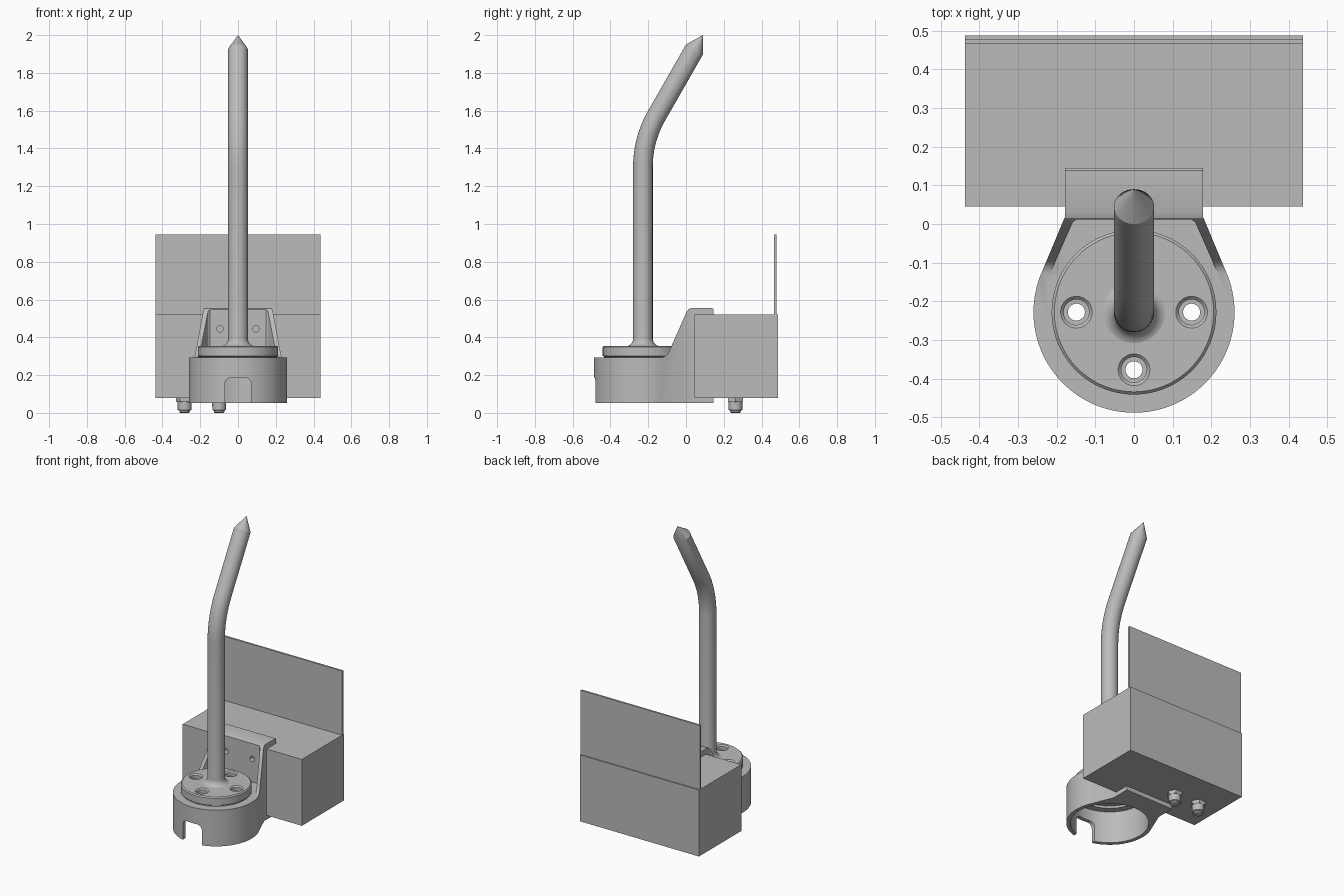
import bpy, bmesh
from math import sin, cos, pi, radians, tan
from mathutils import Vector, Matrix

cube = bpy.data.objects.get("Cube")
if cube:
    bpy.data.objects.remove(cube, do_unlink=True)

grey = bpy.data.materials.new("plain_grey")
grey.use_nodes = True
grey.diffuse_color = (0.5, 0.5, 0.5, 1)
for node in grey.node_tree.nodes:
    if node.type == 'BSDF_PRINCIPLED':
        node.inputs["Base Color"].default_value = (0.5, 0.5, 0.5, 1)


def make(name, bm):
    bmesh.ops.recalc_face_normals(bm, faces=bm.faces)
    mesh = bpy.data.meshes.new(name)
    bm.to_mesh(mesh)
    bm.free()
    mesh.materials.append(grey)
    ob = bpy.data.objects.new(name, mesh)
    bpy.context.collection.objects.link(ob)
    return ob


def prism(name, points, offset):
    """Extrude a closed outline along an offset."""
    bm = bmesh.new()
    face = bm.faces.new([bm.verts.new(p) for p in points])
    out = bmesh.ops.extrude_face_region(bm, geom=[face], use_keep_orig=True)
    moved = [g for g in out["geom"] if isinstance(g, bmesh.types.BMVert)]
    bmesh.ops.translate(bm, verts=moved, vec=offset)
    return make(name, bm)


def block(name, low, high):
    bm = bmesh.new()
    low, high = Vector(low), Vector(high)
    size = Matrix.Diagonal((high - low).to_4d())
    bmesh.ops.create_cube(bm, size=1, matrix=Matrix.Translation((low + high) / 2) @ size)
    return make(name, bm)


def lathe(name, profile, x=0, y=0, steps=64):
    """Turn an (r, z) profile round a vertical axis."""
    bm = bmesh.new()
    verts = [bm.verts.new((r, 0, z)) for r, z in profile]
    edges = [bm.edges.new(pair) for pair in zip(verts, verts[1:])]
    bmesh.ops.spin(bm, geom=verts + edges, cent=(0, 0, 0), axis=(0, 0, 1),
                   angle=2 * pi, steps=steps, use_duplicate=False)
    bmesh.ops.remove_doubles(bm, verts=bm.verts, dist=1e-5)
    bmesh.ops.translate(bm, verts=bm.verts, vec=(x, y, 0))
    return make(name, bm)


def combine(ob, tools, operation='DIFFERENCE'):
    """Apply booleans and discard the cutters."""
    for tool in tools:
        tool.hide_render = True
        mod = ob.modifiers.new("cut", 'BOOLEAN')
        mod.operation, mod.solver, mod.object = operation, 'EXACT', tool
    graph = bpy.context.evaluated_depsgraph_get()
    mesh = bpy.data.meshes.new_from_object(ob.evaluated_get(graph))
    ob.modifiers.clear()
    ob.data = mesh
    for tool in tools:
        bpy.data.objects.remove(tool, do_unlink=True)


def smooth(ob):
    bpy.ops.object.select_all(action='DESELECT')
    ob.select_set(True)
    bpy.context.view_layer.objects.active = ob
    bpy.ops.object.shade_smooth_by_angle(angle=radians(30))


CY = -0.228  # axis of the socket and rod

# Equipment box and upright back panel
block("equipment_box", (-0.437, 0.045, 0.08), (0.437, 0.488, 0.52))
block("back_panel", (-0.437, 0.466, 0.52), (0.437, 0.479, 0.945))

# Clamp bracket: plan outline trimmed to a side profile
R = 0.26
start, count = radians(21), 72
sweep = pi + 2 * start
plan = [(R * cos(start - sweep * i / count), CY + R * sin(start - sweep * i / count), 0)
        for i in range(count + 1)]
plan += [(-0.178, 0.02, 0), (-0.178, 0.148, 0), (0.178, 0.148, 0), (0.178, 0.02, 0)]
bracket = prism("clamp_bracket", plan, (0, 0, 0.7))
side = [(-0.6, 0.052), (0.145, 0.052), (0.145, 0.08), (0.045, 0.08), (0.045, 0.52),
        (0.145, 0.52), (0.145, 0.548), (0.138, 0.555), (0.03, 0.555), (0.015, 0.55),
        (0.004, 0.537), (-0.09, 0.325), (-0.102, 0.305), (-0.125, 0.292), (-0.6, 0.292)]
combine(bracket, [prism("side_profile", [(-0.5, y, z) for y, z in side], (1, 0, 0))],
        'INTERSECT')

# Pocket between the gussets, stepped bore, front notch and screw holes
half = [(0.148, 0.012), (0.158, 0.005), (0.164, -0.008), (0.222, -0.14), (0.222, -0.6)]
pocket = [(x, y, 0.292) for x, y in half] + [(-x, y, 0.292) for x, y in reversed(half)]
cutters = [
    prism("pocket", pocket, (0, 0, 0.4)),
    lathe("bore", [(0, 0), (0.235, 0), (0.235, 0.265), (0.19, 0.265), (0.19, 0.4), (0, 0.4)], 0, CY),
]
arch = [(-0.07, 0), (0.07, 0)]
for cx, a0 in ((0.035, 0), (-0.035, 90)):
    arch += [(cx + 0.035 * cos(radians(a0 + a)), 0.152 + 0.035 * sin(radians(a0 + a)))
             for a in range(0, 91, 15)]
cutters.append(prism("notch", [(x, -0.6, z) for x, z in arch], (0, 0.25, 0)))
for x in (-0.095, 0.095):
    ring = [(x + 0.017 * cos(pi * i / 10), -0.02, 0.445 + 0.017 * sin(pi * i / 10))
            for i in range(20)]
    cutters.append(prism("screw_hole", ring, (0, 0.1, 0)))
combine(bracket, cutters)
smooth(bracket)

# Round mounting flange with four countersunk holes
flange = lathe("mounting_flange", [(0, 0.28), (0.205, 0.28), (0.205, 0.297), (0.213, 0.302),
                                   (0.213, 0.348), (0.206, 0.355), (0, 0.355)], 0, CY, 96)
hole = [(0, 0.2), (0.022, 0.2), (0.022, 0.325), (0.033, 0.325), (0.033, 0.347),
        (0.044, 0.358), (0, 0.358)]
combine(flange, [lathe("hole", hole, 0.149 * cos(a), CY + 0.149 * sin(a), 32)
                 for a in (0, pi / 2, pi, 3 * pi / 2)])
smooth(flange)

# Bent rod: stations of (y, z, lean, radius), with base fillet and conical tip
r, lean, bend, corner = 0.052, radians(30), 0.54, 1.448
tangent = bend * tan(lean / 2)
stations = [(CY, 0.353 + 0.04 * (1 - cos(a)), 0, r + 0.04 * (1 - sin(a)))
            for a in [radians(15 * i) for i in range(7)]]
for i in range(13):
    a = lean * i / 12
    stations.append((CY + bend * (1 - cos(a)), corner - tangent + bend * sin(a), a, r))
stations += [(0.045, 1.924, lean, r), (0.0895, 2.0, lean, 0.0005)]
bm = bmesh.new()
rings = []
for y, z, a, rad in stations:
    rings.append([bm.verts.new((rad * cos(t), y + rad * sin(t) * cos(a), z - rad * sin(t) * sin(a)))
                  for t in [2 * pi * i / 40 for i in range(40)]])
for low, high in zip(rings, rings[1:]):
    for i in range(40):
        j = (i + 1) % 40
        bm.faces.new((low[i], low[j], high[j], high[i]))
bm.faces.new(rings[0])
bm.faces.new(rings[-1])
smooth(make("bent_rod", bm))

# Cable glands under the box
for name, x in (("outer", -0.283), ("inner", -0.1)):
    smooth(lathe(name + "_gland_body", [(0, 0), (0.022, 0), (0.028, 0.004), (0.028, 0.012),
                                        (0.036, 0.016), (0.037, 0.06), (0, 0.06)], x, 0.262, 32))
    lathe(name + "_gland_nut", [(0, 0.058), (0.043, 0.058), (0.046, 0.062), (0.046, 0.081),
                                (0, 0.081)], x, 0.262, 6)
